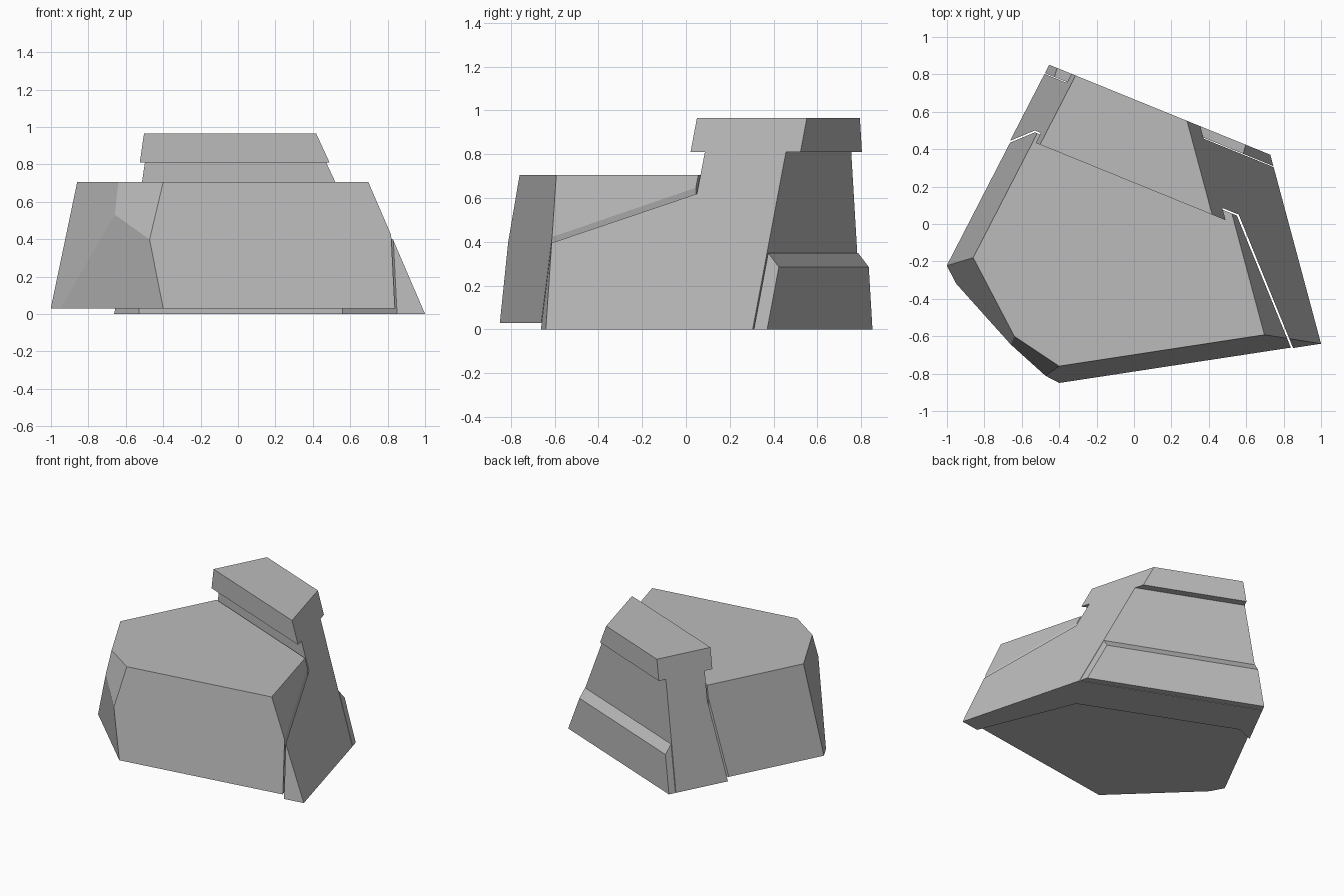
import bpy
import bmesh
from mathutils import Vector

cube = bpy.data.objects.get("Cube")
if cube:
    bpy.data.objects.remove(cube, do_unlink=True)

grey = bpy.data.materials.new("concrete grey")
grey.use_nodes = True
grey.diffuse_color = (0.5, 0.5, 0.5, 1)
grey.node_tree.nodes["Principled BSDF"].inputs["Base Color"].default_value = (0.5, 0.5, 0.5, 1)

CENTRE = Vector((0, 0, 0.3))

# Sloping planes shared by the parts, each through three points
LEFT = [(1, -0.64, 0), (0.745, 0.31, 0), (0.42, 0.05, 0.96)]
RIGHT = [(-0.86, -0.18, 0.705), (-1, -0.22, 0.03), (-0.31, 0.80, 0.96)]
FRONT = [(-0.40, -0.76, 0.705), (-0.40, -0.85, 0.03), (0.70, -0.592, 0.705)]
# Facets of the broken front corner
CORNER_TOP = [(-0.64, -0.60, 0.705), (-0.40, -0.76, 0.705), (-0.475, -0.81, 0.40)]
CORNER_SIDE = [(-0.86, -0.18, 0.705), (-0.64, -0.60, 0.705), (-0.95, -0.32, 0.03)]
CORNER_LOW = [(-0.475, -0.81, 0.40), (-0.40, -0.85, 0.03), (-0.95, -0.32, 0.03)]


def cut(bm, points):
    """Slice off everything beyond a plane and close the opening."""
    a, b, c = map(Vector, points)
    normal = (b - a).cross(c - a).normalized()
    if normal.dot(CENTRE - a) > 0:
        normal = -normal
    geom = bm.verts[:] + bm.edges[:] + bm.faces[:]
    bmesh.ops.bisect_plane(bm, geom=geom, dist=1e-5, plane_co=a, plane_no=normal, clear_outer=True)
    rim = [e for e in bm.edges if e.is_boundary]
    if rim:
        bmesh.ops.holes_fill(bm, edges=rim, sides=0)


def block(name, outline, low, high, planes):
    """Upright prism over a plan outline, trimmed by planes."""
    bm = bmesh.new()
    base = bm.faces.new([bm.verts.new((x, y, low)) for x, y in outline])
    top = bmesh.ops.extrude_face_region(bm, geom=[base], use_keep_orig=True)["geom"]
    for v in top:
        if isinstance(v, bmesh.types.BMVert):
            v.co.z = high
    for plane in planes:
        cut(bm, plane)
    bmesh.ops.recalc_face_normals(bm, faces=bm.faces[:])
    mesh = bpy.data.meshes.new(name)
    bm.to_mesh(mesh)
    bm.free()
    mesh.materials.append(grey)
    obj = bpy.data.objects.new(name, mesh)
    bpy.context.collection.objects.link(obj)


def along(s, x):
    """Plan point on a line parallel to the wall, at offset s."""
    return (x, s - 0.407 * x)


def strip(front, back):
    return [along(front, -1.1), along(front, 1.3), along(back, 1.3), along(back, -1.1)]


sides = [LEFT, RIGHT]

# Main body, set just inside the wall and its wings
block("main_body",
      [(-1.1, -1.1), (0.99, -1.03), (0.55, 0.045), (-0.53, 0.49), (-1.1, 0.2525)],
      0.03, 0.705, sides + [FRONT, CORNER_TOP, CORNER_SIDE, CORNER_LOW])

# Rear wall with wings wrapping round the body
block("rear_wall",
      [(1.0, -1.03), (1.3, -1.03), along(0.608, 1.3), along(0.608, -1.1),
       (-1.1, 0.2625), (-0.53, 0.5), (0.56, 0.05)],
      0, 0.81, sides + [FRONT])

# Overhanging cap on the wall
block("wall_cap", strip(0.22, 0.667), 0.81, 0.965, sides)

# Thick plate at the foot of the wall, bevelled along its top
bevel = [(*along(0.667, 0), 0.285), (*along(0.667, 0.5), 0.285), (*along(0.608, 0), 0.355)]
block("rear_foot_plate", strip(0.613, 0.667), 0, 0.355, sides + [bevel])
